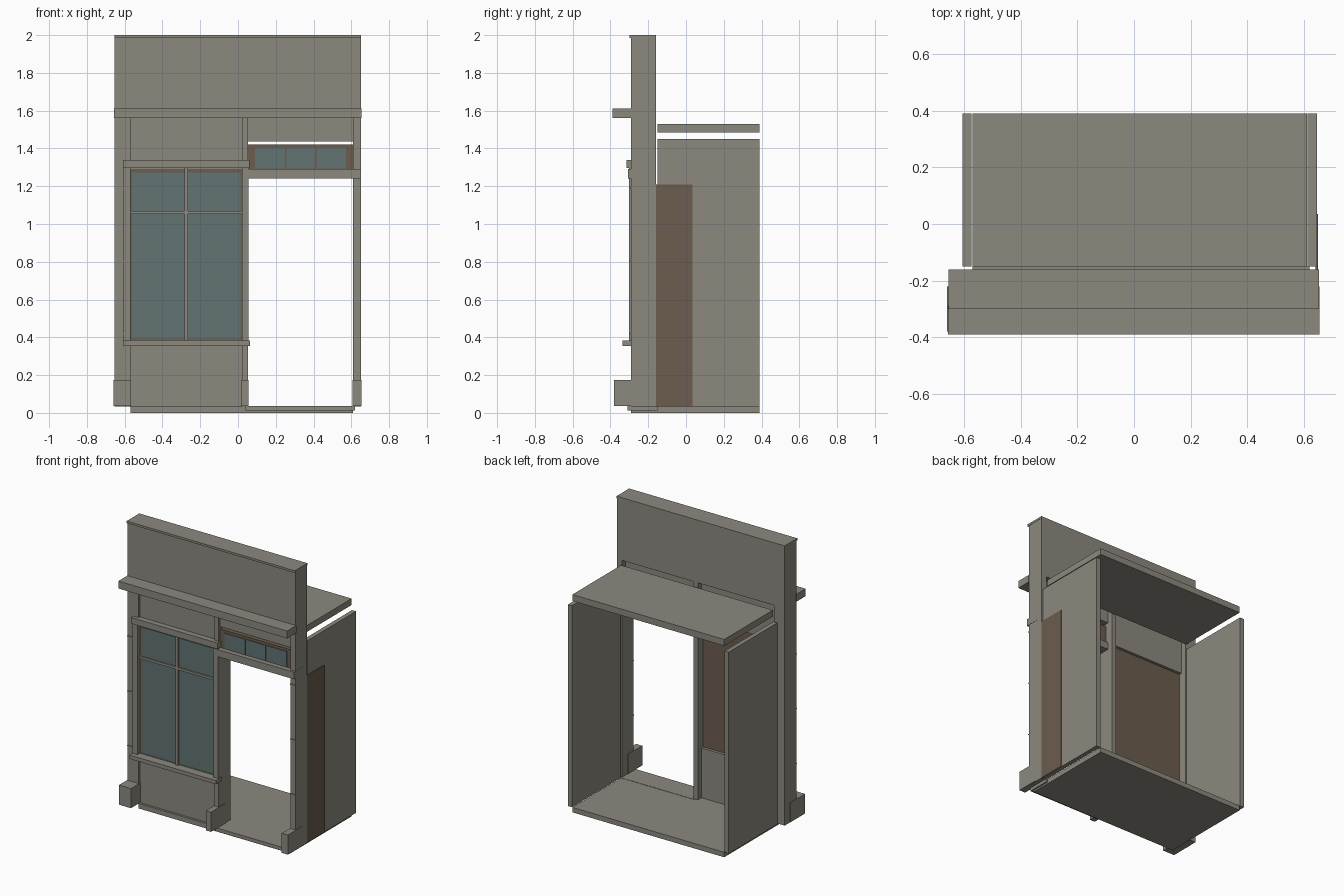
import bpy
import bmesh


def material(name, rgb):
    m = bpy.data.materials.new(name)
    m.diffuse_color = (*rgb, 1)
    return m


GREY = material("warm_grey_stone", (0.262, 0.250, 0.212))
BROWN = material("brown_wood", (0.150, 0.107, 0.076))
GLASS = material("teal_glass", (0.122, 0.178, 0.171))


def box(name, x, y, z, mat=GREY):
    """Box from (min, max) ranges on each axis."""
    bm = bmesh.new()
    bmesh.ops.create_cube(bm, size=1)
    for v in bm.verts:
        v.co = [r[0] if c < 0 else r[1] for c, r in zip(v.co, (x, y, z))]
    me = bpy.data.meshes.new(name)
    bm.to_mesh(me)
    bm.free()
    me.materials.append(mat)
    ob = bpy.data.objects.new(name, me)
    bpy.context.collection.objects.link(ob)
    return ob


# Interior shell: floor, roof, side walls
box("floor", (-0.57, 0.61), (-0.29, 0.39), (0.0, 0.035))
box("threshold", (0.04, 0.62), (-0.31, -0.15), (0.012, 0.037))
box("roof", (-0.57, 0.61), (-0.15, 0.39), (1.485, 1.53))
box("left_wall", (-0.605, -0.573), (-0.15, 0.39), (0.035, 1.45))
box("right_wall", (0.613, 0.645), (-0.15, 0.39), (0.035, 1.45))

# Door folded back against the right wall
box("open_door", (0.641, 0.65), (-0.16, 0.035), (0.035, 1.21), BROWN)

# Sign board with capping and cornice
box("sign_board", (-0.655, 0.65), (-0.29, -0.16), (1.56, 1.99))
box("sign_cap", (-0.655, 0.652), (-0.30, -0.16), (1.985, 2.0))
box("cornice", (-0.657, 0.655), (-0.39, -0.288), (1.56, 1.612))

# Pilasters, plinths and thin joint bands
for side, x0, x1 in (("left", -0.655, -0.57), ("middle", 0.02, 0.052), ("right", 0.61, 0.65)):
    box(side + "_pilaster", (x0, x1), (-0.29, -0.16), (0.035, 1.565))
    box(side + "_plinth", (x0 - 0.004, x1 + 0.004), (-0.38, -0.22), (0.037, 0.175))
    if side != "middle":
        for z in (0.42, 0.805, 1.19):
            box(side + "_joint_band", (x0, x1), (-0.296, -0.28), (z - 0.003, z + 0.003))

# Shop window: panels, sill, head, jambs
box("stall_riser", (-0.572, 0.022), (-0.275, -0.20), (0.03, 0.385))
box("window_upper_panel", (-0.572, 0.022), (-0.275, -0.20), (1.29, 1.565))
box("window_sill", (-0.61, 0.063), (-0.335, -0.27), (0.355, 0.382))
box("window_head", (-0.61, 0.06), (-0.315, -0.27), (1.297, 1.34))
box("window_left_jamb", (-0.607, -0.57), (-0.302, -0.28), (0.38, 1.30))
box("window_right_jamb", (0.02, 0.055), (-0.302, -0.28), (0.38, 1.30))
box("window_frame", (-0.572, 0.022), (-0.272, -0.22), (0.382, 1.298), BROWN)
for x in ((-0.56, -0.283), (-0.265, 0.013)):
    for z in ((0.393, 1.053), (1.07, 1.273)):
        box("window_pane", x, (-0.278, -0.271), z, GLASS)
box("window_mullion", (-0.283, -0.265), (-0.29, -0.271), (0.382, 1.298))
box("window_crossbar", (-0.57, 0.02), (-0.287, -0.271), (1.053, 1.07))

# Doorway: lintel, transom light, panel above
box("door_lintel", (0.02, 0.651), (-0.307, -0.20), (1.24, 1.29))
box("door_upper_panel", (0.05, 0.612), (-0.275, -0.20), (1.438, 1.565))
box("transom_frame", (0.052, 0.61), (-0.272, -0.22), (1.288, 1.42), BROWN)
for x0, x1 in ((0.09, 0.25), (0.258, 0.41), (0.418, 0.573)):
    box("transom_pane", (x0, x1), (-0.278, -0.271), (1.293, 1.402), GLASS)
